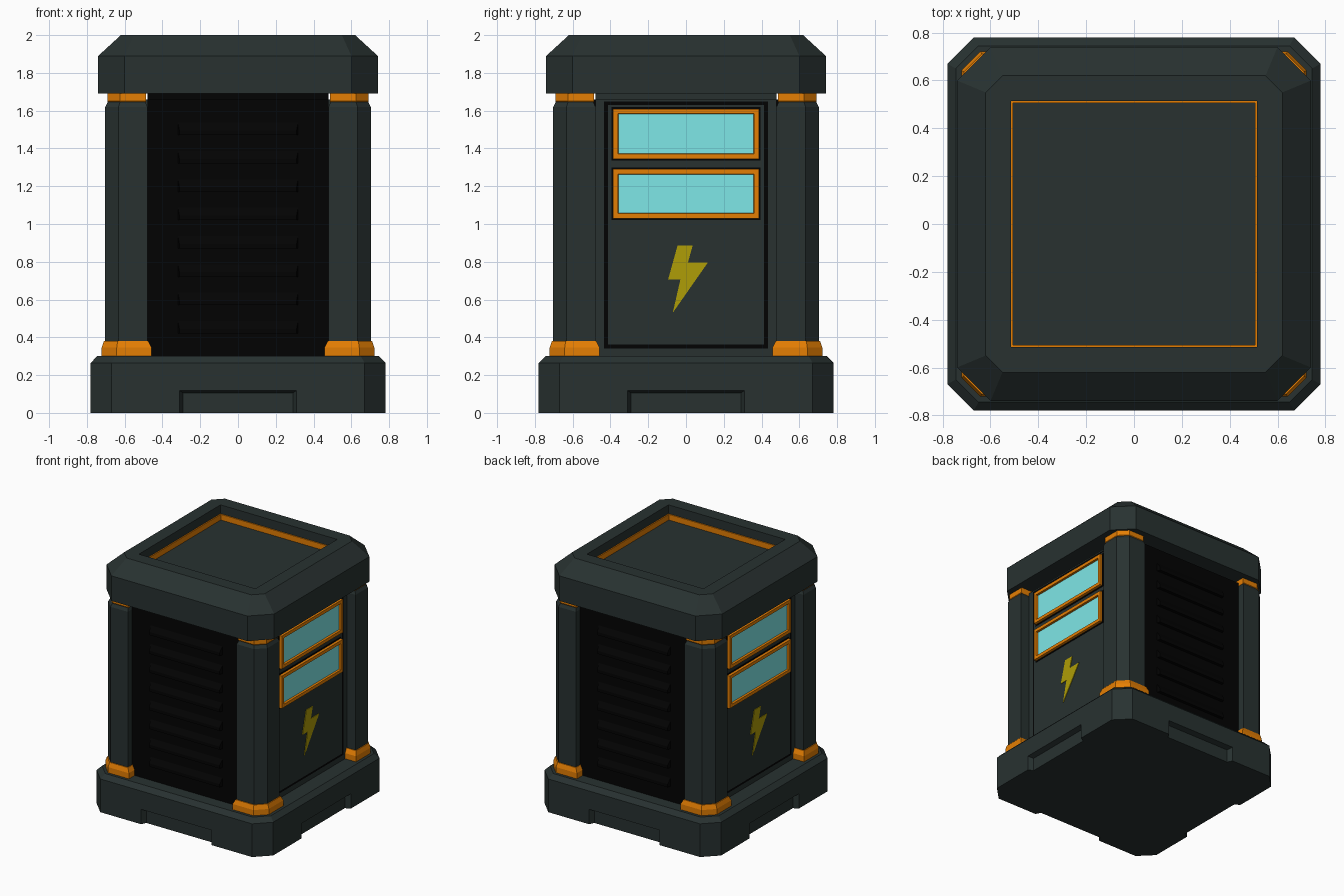
import bpy, bmesh, math
from mathutils import Matrix, Vector

cube = bpy.data.objects.get("Cube")
if cube:
    bpy.data.objects.remove(cube, do_unlink=True)


def material(name, rgb):
    m = bpy.data.materials.new(name)
    m.use_nodes = True
    m.diffuse_color = (*rgb, 1)
    m.node_tree.nodes["Principled BSDF"].inputs["Base Color"].default_value = (*rgb, 1)
    return m


GREY = material("dark grey", (0.021, 0.031, 0.03))
BLACK = material("black", (0.0008, 0.0008, 0.0008))
ORANGE = material("orange", (0.78, 0.21, 0.001))
CYAN = material("cyan", (0.21, 0.8, 0.8))
YELLOW = material("yellow", (0.43, 0.34, 0.002))


def loft(name, rings, mat, turn=0, caps=True):
    """Skin a list of equal-length point rings, turned about z."""
    bm = bmesh.new()
    rows = [[bm.verts.new(p) for p in ring] for ring in rings]
    n = len(rows[0])
    for a, b in zip(rows, rows[1:]):
        for i in range(n):
            j = (i + 1) % n
            bm.faces.new((a[i], a[j], b[j], b[i]))
    if caps:
        bm.faces.new(rows[0])
        bm.faces.new(rows[-1])
    bmesh.ops.remove_doubles(bm, verts=bm.verts, dist=1e-5)
    bmesh.ops.recalc_face_normals(bm, faces=bm.faces)
    bm.transform(Matrix.Rotation(math.radians(turn), 4, "Z"))
    mesh = bpy.data.meshes.new(name)
    bm.to_mesh(mesh)
    bm.free()
    mesh.materials.append(mat)
    ob = bpy.data.objects.new(name, mesh)
    bpy.context.collection.objects.link(ob)
    return ob


def octagon(half, cut, z):
    pts = []
    for k in range(4):
        rot = Matrix.Rotation(k * math.pi / 2, 3, "Z")
        pts += [rot @ Vector((half, half - cut, z)), rot @ Vector((half - cut, half, z))]
    return pts


def rect(x, z0, z1, y):
    return [(-x, y, z0), (x, y, z0), (x, y, z1), (-x, y, z1)]


def slab(name, x, z0, z1, back, front, mat, turn=0):
    return loft(name, [rect(x, z0, z1, -back), rect(x, z0, z1, -front)], mat, turn)


def post_ring(lo, hi, cut, z):
    return [(lo, lo, z), (hi, lo, z), (hi, hi - cut, z), (hi - cut, hi, z), (lo, hi, z)]


def carve(target, cutter):
    cutter.hide_render = True
    cutter.hide_viewport = True
    mod = target.modifiers.new("carve", "BOOLEAN")
    mod.operation = "DIFFERENCE"
    mod.solver = "EXACT"
    mod.object = cutter


# Base with a shallow foot notch in each side
base = loft("base", [octagon(0.78, 0.11, 0), octagon(0.78, 0.11, 0.265),
                     octagon(0.745, 0.095, 0.3)], GREY)
for k in range(4):
    carve(base, loft("notch_cutter", [rect(0.315, -0.1, 0.122, -0.79),
                                      rect(0.29, -0.1, 0.105, -0.74)], GREY, 90 * k))

# Roof cap with sunken top and orange lining
loft("roof_cap", [octagon(0.74, 0.14, 1.69), octagon(0.74, 0.14, 1.89),
                  octagon(0.62, 0.07, 2.0), octagon(0.515, 0, 2.0),
                  octagon(0.515, 0, 1.885)], GREY)
loft("roof_lining", [octagon(0.517, 0, 1.885), octagon(0.517, 0, 1.93),
                     octagon(0.506, 0, 1.93), octagon(0.506, 0, 1.885)], ORANGE, caps=False)

# Inner core
core = slab("core", 0.48, 0.29, 1.7, 0.48, -0.48, GREY)
core.data.materials.append(BLACK)
for face in core.data.polygons:
    if abs(face.normal.y) > 0.5:
        face.material_index = 1

# Corner posts with collars and sunken light strips
corner = (0.703 + 0.633) / math.sqrt(2)
for k in range(4):
    turn = 90 * k
    post = loft("corner_post", [post_ring(0.48, 0.703, 0.07, 0.3),
                                post_ring(0.48, 0.703, 0.07, 1.62),
                                post_ring(0.49, 0.69, 0.065, 1.645)], GREY, turn)
    carve(post, slab("strip_cutter", 0.034, 0.46, 1.55, corner - 0.014, corner + 0.05,
                     GREY, turn + 45))
    slab("light_strip", 0.034, 0.46, 1.55, corner - 0.02, corner - 0.01, CYAN, turn + 45)
    loft("lower_collar", [post_ring(0.458, 0.722, 0.08, 0.3), post_ring(0.458, 0.722, 0.08, 0.345),
                          post_ring(0.475, 0.71, 0.073, 0.38)], ORANGE, turn)
    loft("upper_collar", [post_ring(0.49, 0.685, 0.065, 1.64), post_ring(0.486, 0.692, 0.066, 1.65),
                          post_ring(0.486, 0.692, 0.066, 1.695)], ORANGE, turn)

# Louvred grilles, front and back
for turn in (0, 180):
    slab("grille_panel", 0.48, 0.3, 1.66, 0.47, 0.65, BLACK, turn)
    for i in range(8):
        z = 0.42 + 0.15 * i
        loft("louvre", [rect(0.32, z, z + 0.075, -0.645), rect(0.31, z, z + 0.025, -0.675)],
             BLACK, turn)

# Doors with windows and bolt sign, left and right
bolt = [(-0.045, 0.885), (0.035, 0.885), (0.01, 0.795), (0.115, 0.795),
        (-0.07, 0.53), (-0.03, 0.705), (-0.095, 0.705)]
for turn in (90, 270):
    slab("side_panel", 0.48, 0.3, 1.66, 0.47, 0.625, GREY, turn)
    slab("door_gap", 0.433, 0.342, 1.648, 0.62, 0.628, BLACK, turn)
    slab("door", 0.412, 0.361, 1.63, 0.62, 0.632, GREY, turn)
    for z0, z1 in ((1.03, 1.29), (1.345, 1.61)):
        slab("window_gap", 0.395, z0 - 0.01, z1 + 0.01, 0.625, 0.635, BLACK, turn)
        loft("window_frame", [rect(0.386, z0, z1, -0.63), rect(0.386, z0, z1, -0.657),
                              rect(0.36, z0 + 0.026, z1 - 0.026, -0.657),
                              rect(0.356, z0 + 0.03, z1 - 0.03, -0.63)], ORANGE, turn, caps=False)
        slab("window_glass", 0.358, z0 + 0.028, z1 - 0.028, 0.632, 0.641, CYAN, turn)
    loft("bolt_sign", [[(x, y, z) for x, z in bolt] for y in (-0.63, -0.637)], YELLOW, turn)
